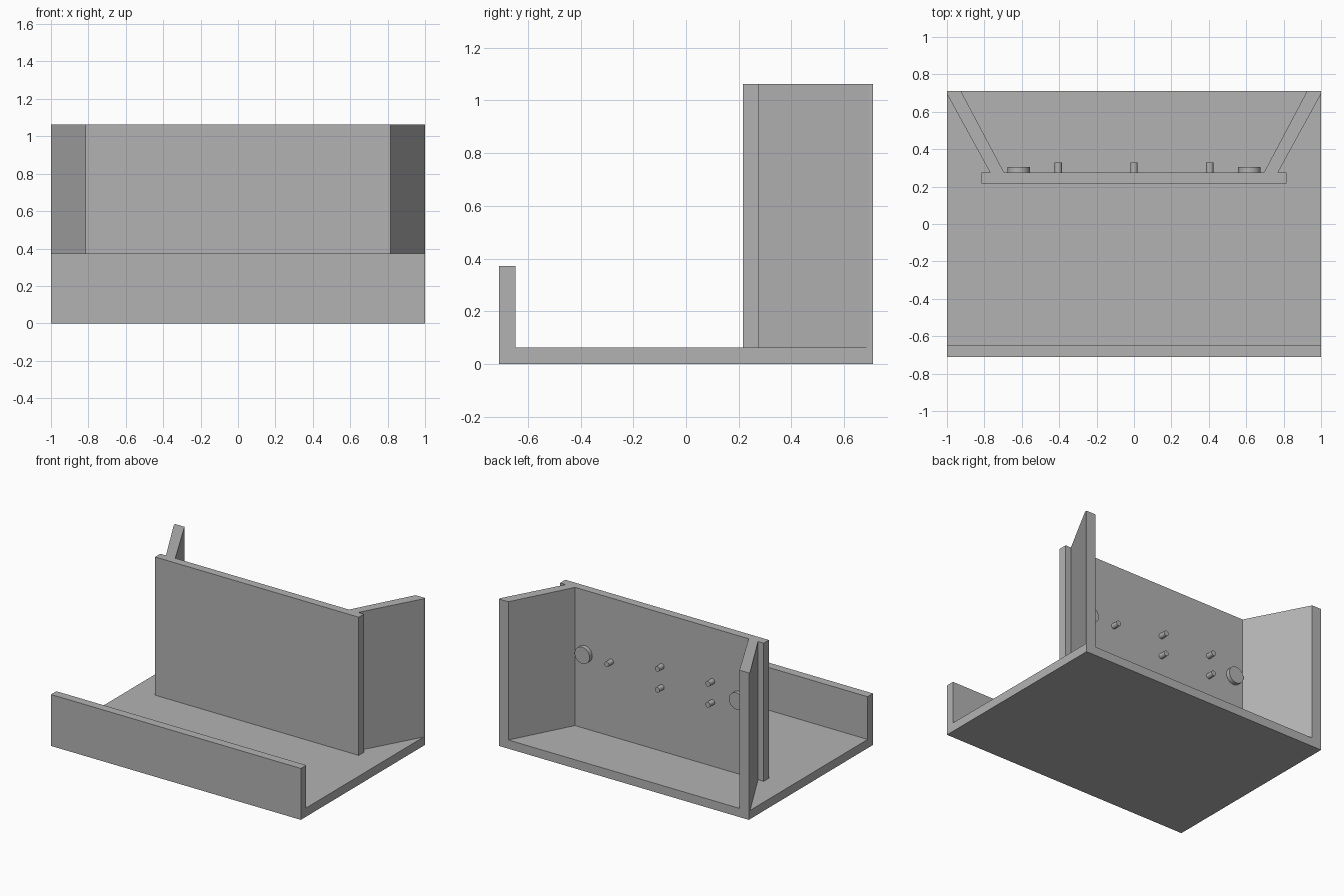
import bpy
import bmesh
from math import radians
from mathutils import Matrix

if "Cube" in bpy.data.objects:
    bpy.data.objects.remove(bpy.data.objects["Cube"])

grey = bpy.data.materials.new("plain grey")
grey.use_nodes = True
colour = (0.45, 0.45, 0.45, 1)
grey.diffuse_color = colour
grey.node_tree.nodes["Principled BSDF"].inputs["Base Color"].default_value = colour

HALF_DEPTH = 0.71
BASE_TOP = 0.063
TOP = 1.063
PANEL_FRONT, PANEL_BACK = 0.216, 0.276


def finish(name, bm):
    bmesh.ops.recalc_face_normals(bm, faces=bm.faces)
    mesh = bpy.data.meshes.new(name)
    bm.to_mesh(mesh)
    bm.free()
    mesh.materials.append(grey)
    obj = bpy.data.objects.new(name, mesh)
    bpy.context.collection.objects.link(obj)
    return obj


def extrude(name, outline, direction):
    """Close an outline of 3D points and extrude it into a solid."""
    bm = bmesh.new()
    face = bm.faces.new([bm.verts.new(p) for p in outline])
    result = bmesh.ops.extrude_face_region(bm, geom=[face])
    moved = [g for g in result["geom"] if isinstance(g, bmesh.types.BMVert)]
    bmesh.ops.translate(bm, verts=moved, vec=direction)
    return finish(name, bm)


def stud(name, x, z, radius, length):
    """Round stud standing out from the back of the panel."""
    bm = bmesh.new()
    place = Matrix.Translation((x, PANEL_BACK + length / 2, z)) @ Matrix.Rotation(radians(90), 4, "X")
    bmesh.ops.create_cone(bm, cap_ends=True, segments=32, radius1=radius,
                          radius2=radius, depth=length, matrix=place)
    obj = finish(name, bm)
    bpy.ops.object.select_all(action="DESELECT")
    obj.select_set(True)
    bpy.context.view_layer.objects.active = obj
    bpy.ops.object.shade_smooth_by_angle(angle=radians(30))


# Base plate with raised front lip, one L-shaped profile
lip_back = -0.648
profile = [(-HALF_DEPTH, 0), (HALF_DEPTH, 0), (HALF_DEPTH, BASE_TOP),
           (lip_back, BASE_TOP), (lip_back, 0.372), (-HALF_DEPTH, 0.372)]
extrude("base_with_front_lip", [(-1, y, z) for y, z in profile], (2, 0, 0))

# Upright panel
panel = [(-0.815, PANEL_FRONT), (0.815, PANEL_FRONT), (0.815, PANEL_BACK), (-0.815, PANEL_BACK)]
extrude("upright_panel", [(x, y, BASE_TOP) for x, y in panel], (0, 0, TOP - BASE_TOP))

# Splayed side wings behind the panel
wing = [(0.695, PANEL_BACK), (0.77, PANEL_BACK), (1, 0.695), (1, HALF_DEPTH), (0.925, HALF_DEPTH)]
for side, sign in (("left", 1), ("right", -1)):
    extrude(side + "_wing", [(sign * x, y, BASE_TOP) for x, y in wing], (0, 0, TOP - BASE_TOP))
    stud(side + "_disc", sign * 0.617, 0.603, 0.06, 0.03)

# Small pegs on the back of the panel
for i, (x, z) in enumerate([(0.405, 0.603), (0, 0.678), (0, 0.527), (-0.405, 0.678), (-0.405, 0.527)]):
    stud(f"peg_{i + 1}", x, z, 0.019, 0.053)
